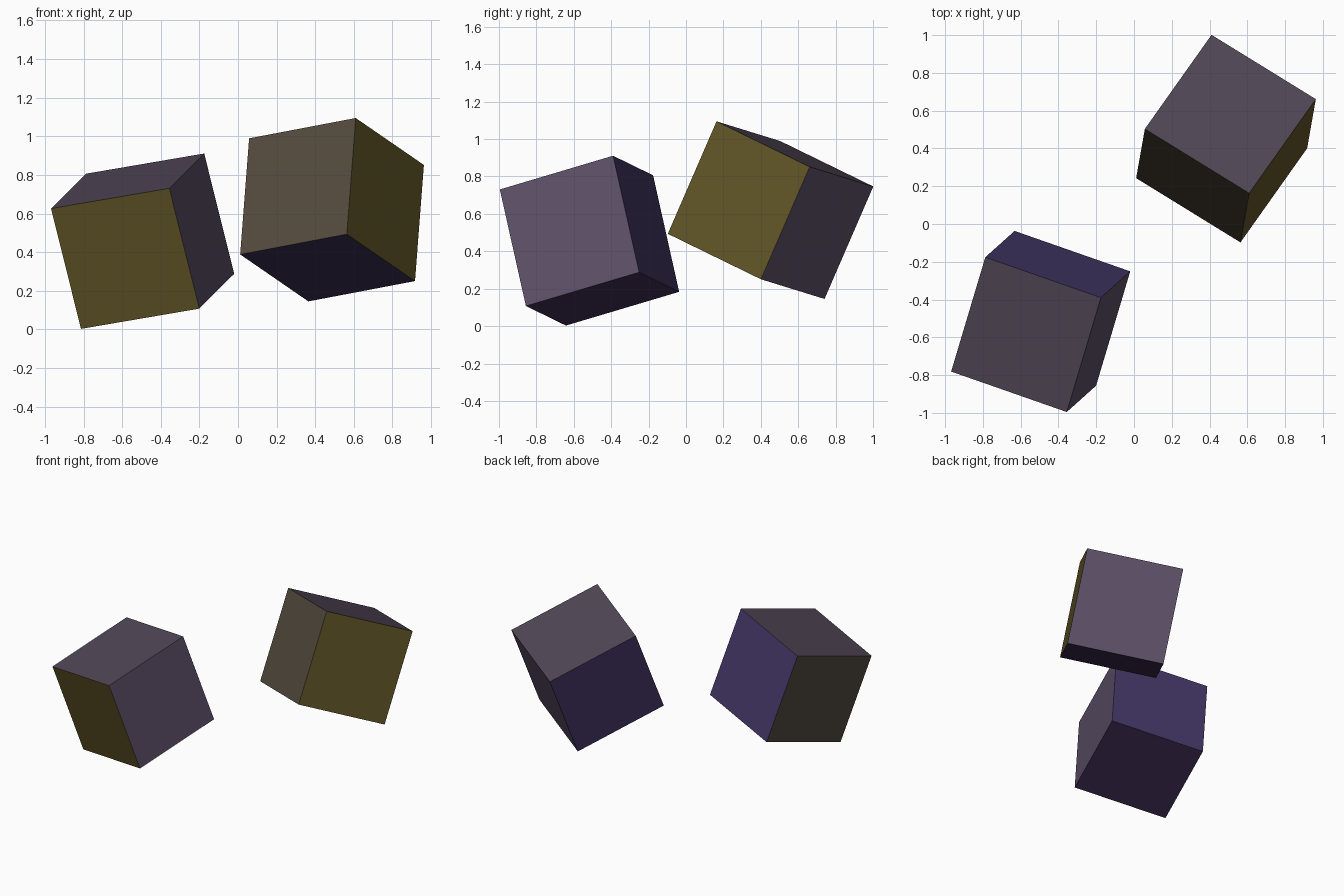
import bpy
from mathutils import Matrix, Vector

if "Cube" in bpy.data.objects:
    bpy.data.objects.remove(bpy.data.objects["Cube"])

SIZE = 0.657

# One tint per cube face, keyed by local axis and direction
TINTS = {
    (1, -1): ("olive", (0.12, 0.09, 0.02)),
    (0, 1): ("violet_grey", (0.11, 0.08, 0.14)),
    (2, 1): ("plum_slate", (0.08, 0.06, 0.09)),
    (0, -1): ("green_brown", (0.09, 0.07, 0.05)),
    (1, 1): ("purple", (0.06, 0.04, 0.14)),
    (2, -1): ("dark_purple", (0.05, 0.03, 0.09)),
}
KEYS = list(TINTS)
MATERIALS = []
for label, rgb in TINTS.values():
    mat = bpy.data.materials.new(label)
    mat.diffuse_color = (*rgb, 1)
    mat.use_nodes = True
    mat.node_tree.nodes["Principled BSDF"].inputs["Base Color"].default_value = mat.diffuse_color
    MATERIALS.append(mat)


def tilted_cube(name, centre, right, back):
    """Cube whose local x and y axes follow the given edge directions."""
    x = Vector(right).normalized()
    z = x.cross(Vector(back)).normalized()
    y = z.cross(x)
    bpy.ops.mesh.primitive_cube_add(size=SIZE)
    cube = bpy.context.object
    cube.name = name
    for mat in MATERIALS:
        cube.data.materials.append(mat)
    for face in cube.data.polygons:
        axis = max(range(3), key=lambda i: abs(face.normal[i]))
        face.material_index = KEYS.index((axis, 1 if face.normal[axis] > 0 else -1))
    cube.matrix_world = Matrix.Translation(centre) @ Matrix((x, y, z)).transposed().to_4x4()


# Lower cube, front left
tilted_cube("lower_cube", (-0.494, -0.516, 0.457), (0.615, -0.215, 0.105), (0.18, 0.605, 0.18))
# Raised cube, back right
tilted_cube("raised_cube", (0.487, 0.452, 0.62), (0.353, 0.498, -0.243), (-0.553, 0.34, -0.105))
